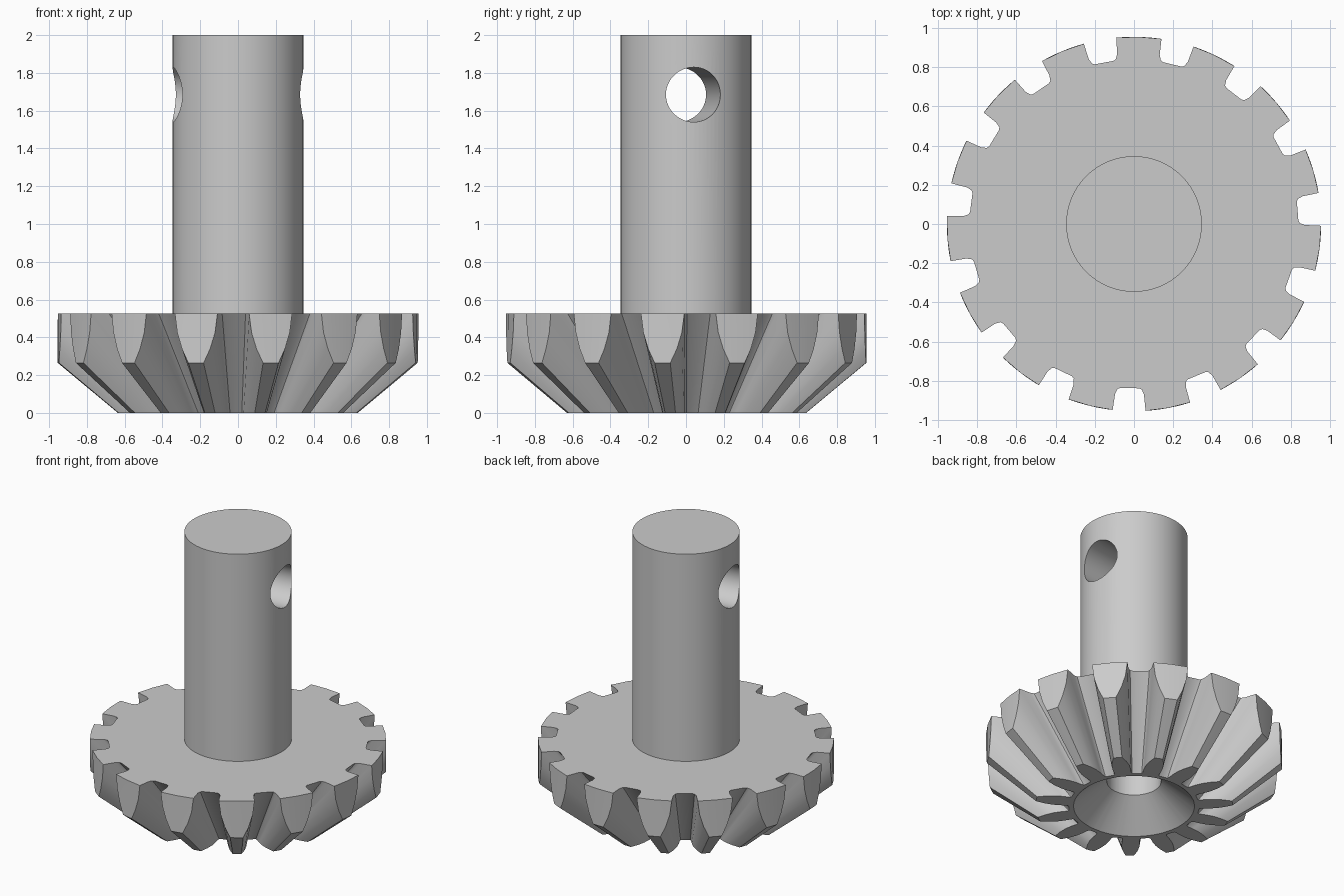
import bpy, bmesh
from math import radians, sin, cos, pi
from mathutils import Matrix

TEETH = 15
APEX = 0.529          # depth of the pitch apex below the ground plane
TOP = 0.525           # height of the gear's flat back
OUTER = 0.955         # gear outside radius
SHAFT = 0.346         # shaft radius
FIRST = 88.5          # direction of the first tooth, degrees

cube = bpy.data.objects.get("Cube")
if cube:
    bpy.data.objects.remove(cube)

steel = bpy.data.materials.new("grey_steel")
steel.use_nodes = True
colour = (0.6, 0.6, 0.6, 1)
steel.diffuse_color = colour
steel.node_tree.nodes["Principled BSDF"].inputs["Base Color"].default_value = colour


def make_object(name, bm):
    bmesh.ops.recalc_face_normals(bm, faces=bm.faces)
    mesh = bpy.data.meshes.new(name)
    bm.to_mesh(mesh)
    bm.free()
    mesh.materials.append(steel)
    obj = bpy.data.objects.new(name, mesh)
    bpy.context.collection.objects.link(obj)
    return obj


def activate(obj):
    bpy.ops.object.select_all(action='DESELECT')
    obj.select_set(True)
    bpy.context.view_layer.objects.active = obj


def smooth(obj):
    activate(obj)
    bpy.ops.object.shade_smooth_by_angle(angle=radians(32))


def cylinder(name, radius, depth, matrix):
    bm = bmesh.new()
    bmesh.ops.create_cone(bm, cap_ends=True, segments=96, radius1=radius,
                          radius2=radius, depth=depth, matrix=matrix)
    return make_object(name, bm)


# Bevel gear: every tooth line runs towards the apex, so one tooth outline
# of (half angle, radius per height above apex) describes the whole gear
edge = OUTER / (TOP + APEX)
half = [(8.7, 0.796), (7.8, 0.803), (7.15, 0.828), (6.95, edge),
        (6.2, 1.0), (4.6, 1.1), (2.5, 1.203)]
outline = [(-a, q) for a, q in half] + [(0, half[-1][1])] + half[::-1]
N = len(outline)
MID = N // 2

bm = bmesh.new()


def point(angle, r, z):
    return bm.verts.new((r * cos(angle), r * sin(angle), z))


angles, low, high, back = [], [], [], []
for k in range(TEETH):
    centre = FIRST + k * 360 / TEETH
    tooth = []
    for offset, q in outline:
        a = radians(centre + offset)
        z = min(TOP, OUTER / q - APEX)
        angles.append(a)
        low.append(point(a, q * APEX, 0))
        tooth.append(point(a, q * (z + APEX), z))
    high += tooth
    # Rounded outer end of the tooth
    crest = [point(radians(centre), OUTER, tooth[i].co.z) for i in range(3, MID - 1)]
    crest.append(tooth[MID])
    for i, (m0, m1) in enumerate(zip(crest, crest[1:]), 3):
        bm.faces.new((tooth[i], m0, m1, tooth[i + 1]))
        bm.faces.new((m0, tooth[N - 1 - i], tooth[N - 2 - i], m1))
    back += tooth[:4] + [crest[0]] + tooth[-4:]
bm.faces.new(back)


def bridge(a, b):
    for i in range(len(a)):
        j = (i + 1) % len(a)
        bm.faces.new((a[i], a[j], b[j], b[i]))


# Flanks, underside ring, conical recess and blind bore
bridge(low, high)
previous = low
for r, z in ((0.39, 0), (0.175, 0.184), (0.175, 0.51)):
    ring = [point(a, r, z) for a in angles]
    bridge(previous, ring)
    previous = ring
bm.faces.new(previous)
smooth(make_object("bevel_gear", bm))

# Shaft with a slightly turned cross hole
bottom = 0.515
shaft = cylinder("shaft", SHAFT, 2 - bottom,
                 Matrix.Translation((0, 0, (2 + bottom) / 2)))
cutter = cylinder("cross_hole_cutter", 0.145, 1,
                  Matrix.Translation((0, 0, 1.685))
                  @ Matrix.Rotation(radians(6.9), 4, 'Z')
                  @ Matrix.Rotation(pi / 2, 4, 'Y'))
cutter.hide_render = True
cut = shaft.modifiers.new("cross_hole", 'BOOLEAN')
cut.operation = 'DIFFERENCE'
cut.solver = 'EXACT'
cut.object = cutter
activate(shaft)
bpy.ops.object.modifier_apply(modifier=cut.name)
bpy.data.objects.remove(cutter)
smooth(shaft)
